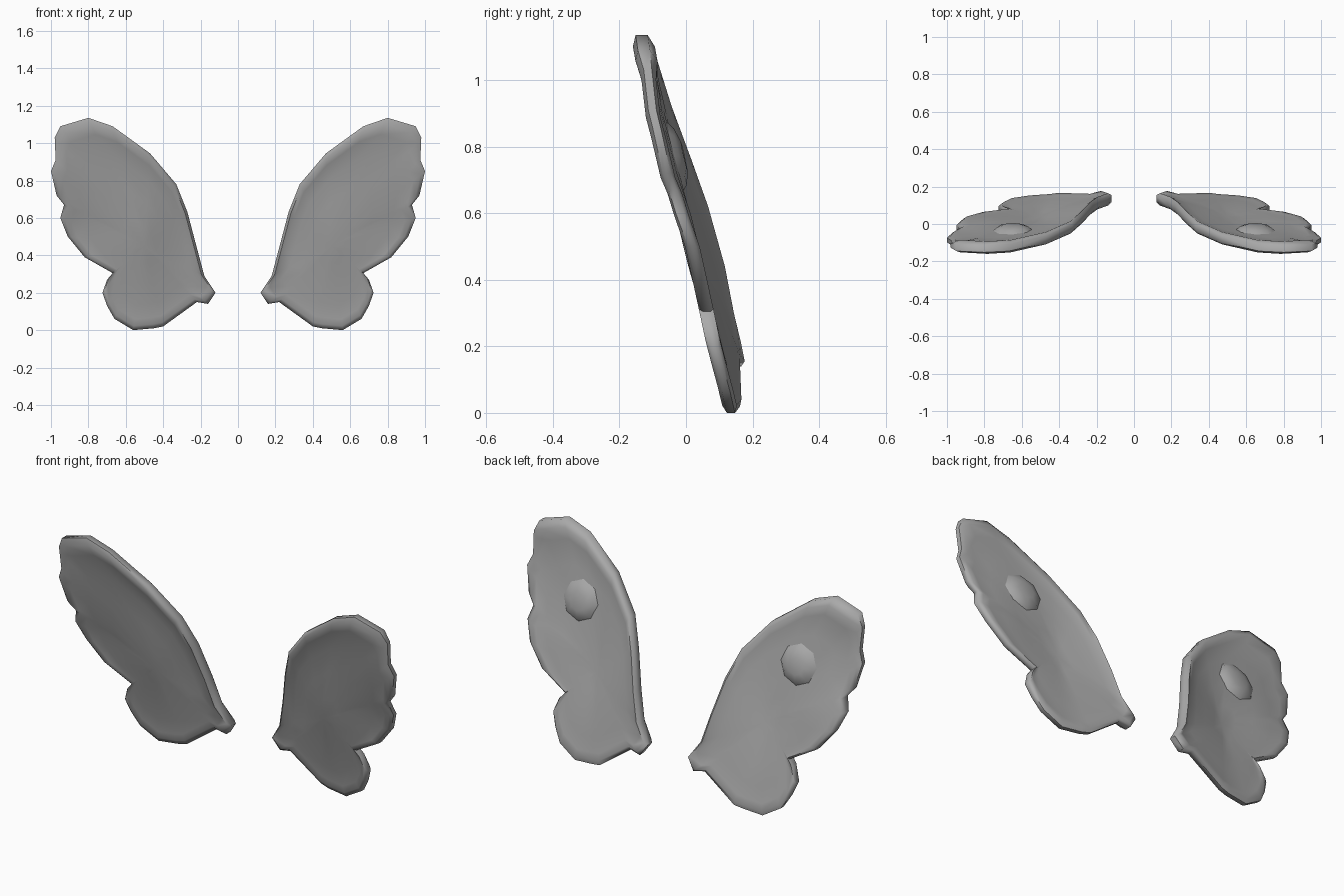
import bpy, bmesh, math

if "Cube" in bpy.data.objects:
    bpy.data.objects.remove(bpy.data.objects["Cube"])

grey = bpy.data.materials.new("wing_grey")
grey.diffuse_color = (0.4, 0.4, 0.4, 1)
grey.use_nodes = True
grey.node_tree.nodes["Principled BSDF"].inputs["Base Color"].default_value = grey.diffuse_color

# Wing outline (x, z), from the root along the lower lobe, trailing scallops, tip, leading edge
OUTLINE = [(0.12, 0.20), (0.16, 0.14), (0.22, 0.15), (0.40, 0.02), (0.45, 0.01), (0.56, 0.0),
           (0.66, 0.06), (0.70, 0.13), (0.725, 0.20), (0.70, 0.27), (0.67, 0.305), (0.82, 0.39),
           (0.91, 0.50), (0.95, 0.60), (0.93, 0.67), (0.97, 0.72), (1.0, 0.85), (0.975, 0.91),
           (0.98, 1.03), (0.95, 1.09), (0.80, 1.135), (0.67, 1.09), (0.47, 0.945),
           (0.33, 0.78), (0.27, 0.63), (0.22, 0.44), (0.18, 0.29)]
CX, CZ = 0.5, 0.45
RINGS = [1.0, 0.95, 0.87, 0.7, 0.45, 0.2]


def clamp(v):
    return max(0.0, min(1.0, v))


def mid_y(x, z):
    """Leaning wing sheet, swept back at the inner edge and forward at the outer edge."""
    y = 0.135 - 0.24 * z + 0.05 * clamp((0.5 - x) / 0.25)
    y -= 0.02 * clamp((x - 0.8) / 0.15) * clamp((z - 0.5) / 0.2) * clamp((1.05 - z) / 0.15)
    return y + 0.006 * math.sin(11 * x + 2) * math.sin(9 * z)


def half_thickness(i, ring):
    leading = i >= 19 or i <= 1
    rim = 0.033 if leading else 0.022
    if ring == 0:
        return rim * 0.55
    return rim if ring == 1 else 0.024 if ring == 2 and leading else 0.018


def finish(bm, name, side):
    """Place the part on one side of the body and shade it smooth."""
    if side < 0:
        for v in bm.verts:
            v.co.x = -v.co.x
    bmesh.ops.recalc_face_normals(bm, faces=bm.faces)
    me = bpy.data.meshes.new(name)
    bm.to_mesh(me)
    bm.free()
    me.materials.append(grey)
    ob = bpy.data.objects.new(name, me)
    bpy.context.collection.objects.link(ob)
    bpy.ops.object.select_all(action='DESELECT')
    ob.select_set(True)
    bpy.context.view_layer.objects.active = ob
    bpy.ops.object.shade_smooth_by_angle(angle=math.radians(60))


def wing(name, side):
    bm = bmesh.new()
    n = len(OUTLINE)
    edges = []
    for s in (-1, 1):
        # concentric rings from the rim to the middle of the sheet
        rings = []
        for r, k in enumerate(RINGS):
            ring = []
            for i, (px, pz) in enumerate(OUTLINE):
                x, z = CX + (px - CX) * k, CZ + (pz - CZ) * k
                ring.append(bm.verts.new((x, mid_y(x, z) + s * half_thickness(i, r), z)))
            rings.append(ring)
        centre = bm.verts.new((CX, mid_y(CX, CZ) + s * 0.018, CZ))
        for a, b in zip(rings, rings[1:]):
            for i in range(n):
                j = (i + 1) % n
                bm.faces.new((a[i], a[j], b[j], b[i]))
        for i in range(n):
            bm.faces.new((rings[-1][i], rings[-1][(i + 1) % n], centre))
        edges.append(rings[0])
    # outer edge joining front and back
    f, b = edges
    for i in range(n):
        j = (i + 1) % n
        bm.faces.new((f[i], f[j], b[j], b[i]))
    finish(bm, name, side)


def eyespot(name, side):
    """Low rounded bump on the back of the upper wing."""
    bm = bmesh.new()
    rings = []
    for rad, h in ((0.11, 0.012), (0.085, 0.032), (0.045, 0.044)):
        ring = []
        for i in range(8):
            a = math.tau * i / 8
            x, z = 0.65 + rad * math.cos(a), 0.77 + rad * math.sin(a)
            ring.append(bm.verts.new((x, mid_y(x, z) + h, z)))
        rings.append(ring)
    for a, b in zip(rings, rings[1:]):
        for i in range(8):
            bm.faces.new((a[i], a[(i + 1) % 8], b[(i + 1) % 8], b[i]))
    bm.faces.new(rings[-1])
    bm.faces.new(rings[0][::-1])
    finish(bm, name, side)


for label, side in (("right", 1), ("left", -1)):
    wing(label + "_wing", side)
    eyespot(label + "_wing_bump", side)
